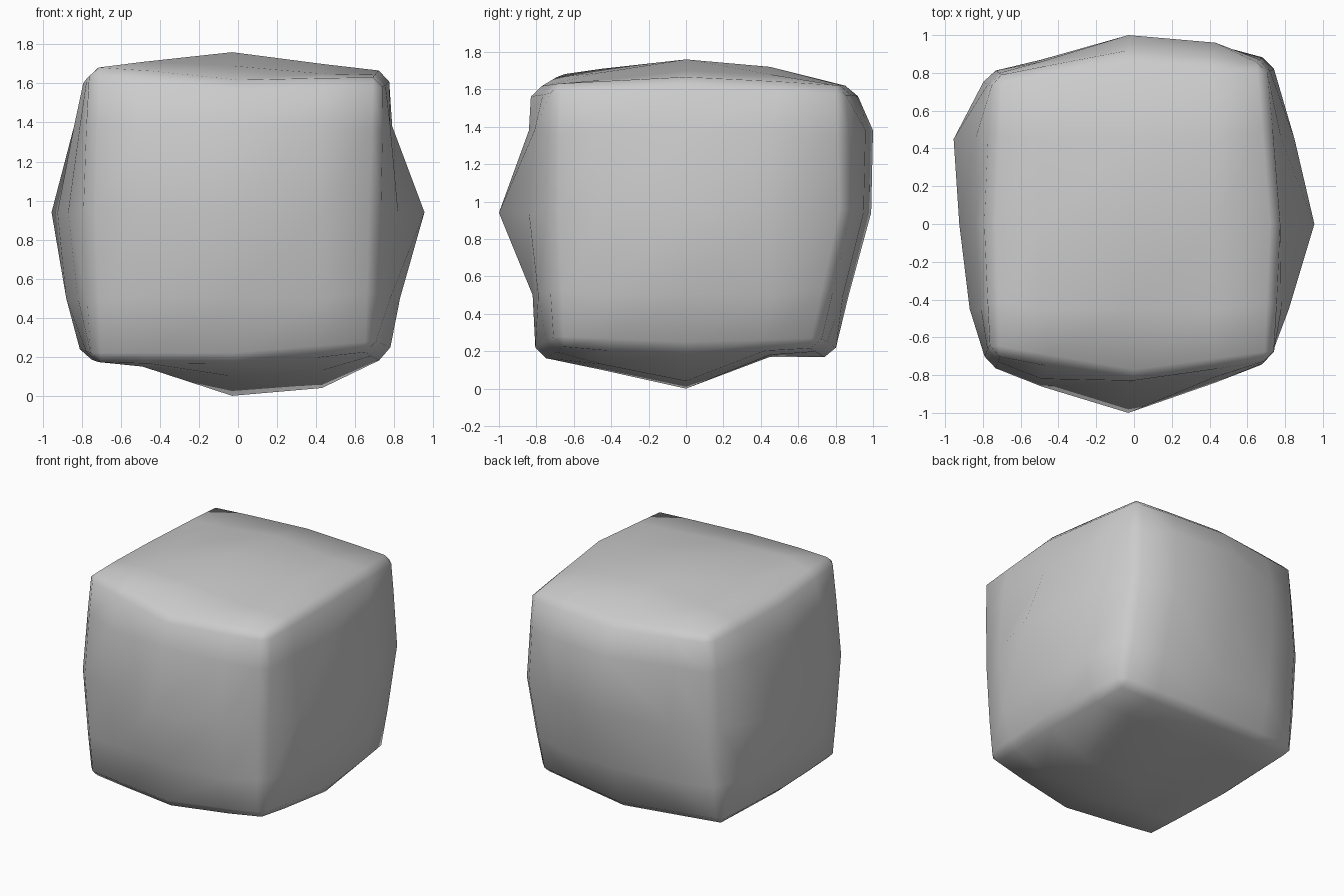
import bpy, bmesh
from mathutils import Vector

if "Cube" in bpy.data.objects:
    bpy.data.objects.remove(bpy.data.objects["Cube"])

# Corners of the block, by sign of x, y, z
corners = {
    (-1, -1, -1): (-.75, -.70, .17), (1, -1, -1): (.70, -.70, .23),
    (-1, 1, -1): (-.81, .72, .22), (1, 1, -1): (.71, .71, .22),
    (-1, -1, 1): (-.76, -.69, 1.69), (1, -1, 1): (.74, -.72, 1.63),
    (-1, 1, 1): (-.75, .78, 1.64), (1, 1, 1): (.70, .85, 1.62)}
# Middles of the twelve edges (0 marks the running direction)
mids = {
    (0, -1, 1): (0, -.82, 1.61), (0, 1, 1): (-.03, .90, 1.61),
    (-1, 0, 1): (-.78, 0, 1.65), (1, 0, 1): (.77, 0, 1.66),
    (0, -1, -1): (-.03, -.80, .17), (0, 1, -1): (0, .79, .17),
    (-1, 0, -1): (-.80, 0, .19), (1, 0, -1): (.77, 0, .20),
    (-1, -1, 0): (-.78, -.75, .96), (1, -1, 0): (.72, -.73, .96),
    (-1, 1, 0): (-.78, .80, .96), (1, 1, 0): (.73, .87, .96)}
# Bulge of each face: 3 x 3 heights, (axis, side) -> rows of the lower other axis
bulge = {
    (0, -1): (-.82, -.87, -.81, -.88, -.925, -.84, -.86, -.955, -.84),
    (0, 1): (.78, .82, .78, .83, .955, .79, .80, .85, .78),
    (1, -1): (-.78, -.86, -.82, -.82, -1.0, -.84, -.79, -.84, -.81),
    (1, 1): (.82, .87, .86, .87, .99, 1.0, .84, .95, .96),
    (2, -1): (.15, .16, .18, .10, .0, .17, .13, .04, .18),
    (2, 1): (1.71, 1.70, 1.67, 1.69, 1.76, 1.72, 1.65, 1.70, 1.68)}
centre = (-.03, 0, .94)
step = (.46, .45, .44)


def edge_point(k):
    free = [a for a in range(3) if abs(k[a]) < 2]
    key = tuple((v > 0) - (v < 0) for v in k)
    if not free:
        return Vector(corners[key])
    mid = list(key)
    mid[free[0]] = 0
    m = Vector(mids[tuple(mid)])
    if k[free[0]] == 0:
        return m
    return m.lerp(Vector(corners[key]), .6)


def face_point(k):
    a = next(i for i in range(3) if abs(k[i]) == 2)
    b, c = [i for i in range(3) if i != a]
    p = Vector([centre[i] + step[i] * k[i] for i in range(3)])
    p[a] = bulge[a, k[a] // 2][(k[b] + 1) * 3 + k[c] + 1]
    return p


bm = bmesh.new()
verts = {}


def vert(k):
    if k not in verts:
        on_edge = sum(abs(v) == 2 for v in k) > 1
        verts[k] = bm.verts.new(edge_point(k) if on_edge else face_point(k))
    return verts[k]


# Six 4 x 4 face grids sharing their border vertices
for a in range(3):
    b, c = [i for i in range(3) if i != a]
    for s in (-2, 2):
        for i in range(-2, 2):
            for j in range(-2, 2):
                loop = []
                for u, v in ((i, j), (i + 1, j), (i + 1, j + 1), (i, j + 1)):
                    k = [0, 0, 0]
                    k[a], k[b], k[c] = s, u, v
                    loop.append(vert(tuple(k)))
                bm.faces.new(loop)
bmesh.ops.recalc_face_normals(bm, faces=bm.faces)

# Worn block edges
border = {v for k, v in verts.items() if sum(abs(x) == 2 for x in k) > 1}
edges = [e for e in bm.edges if e.verts[0] in border and e.verts[1] in border]
bmesh.ops.bevel(bm, geom=edges, offset=.05, segments=1, profile=.5,
                affect='EDGES', clamp_overlap=True)
for f in bm.faces:
    f.smooth = True

mesh = bpy.data.meshes.new("boulder")
bm.to_mesh(mesh)
bm.free()
rock = bpy.data.objects.new("boulder", mesh)
bpy.context.collection.objects.link(rock)
